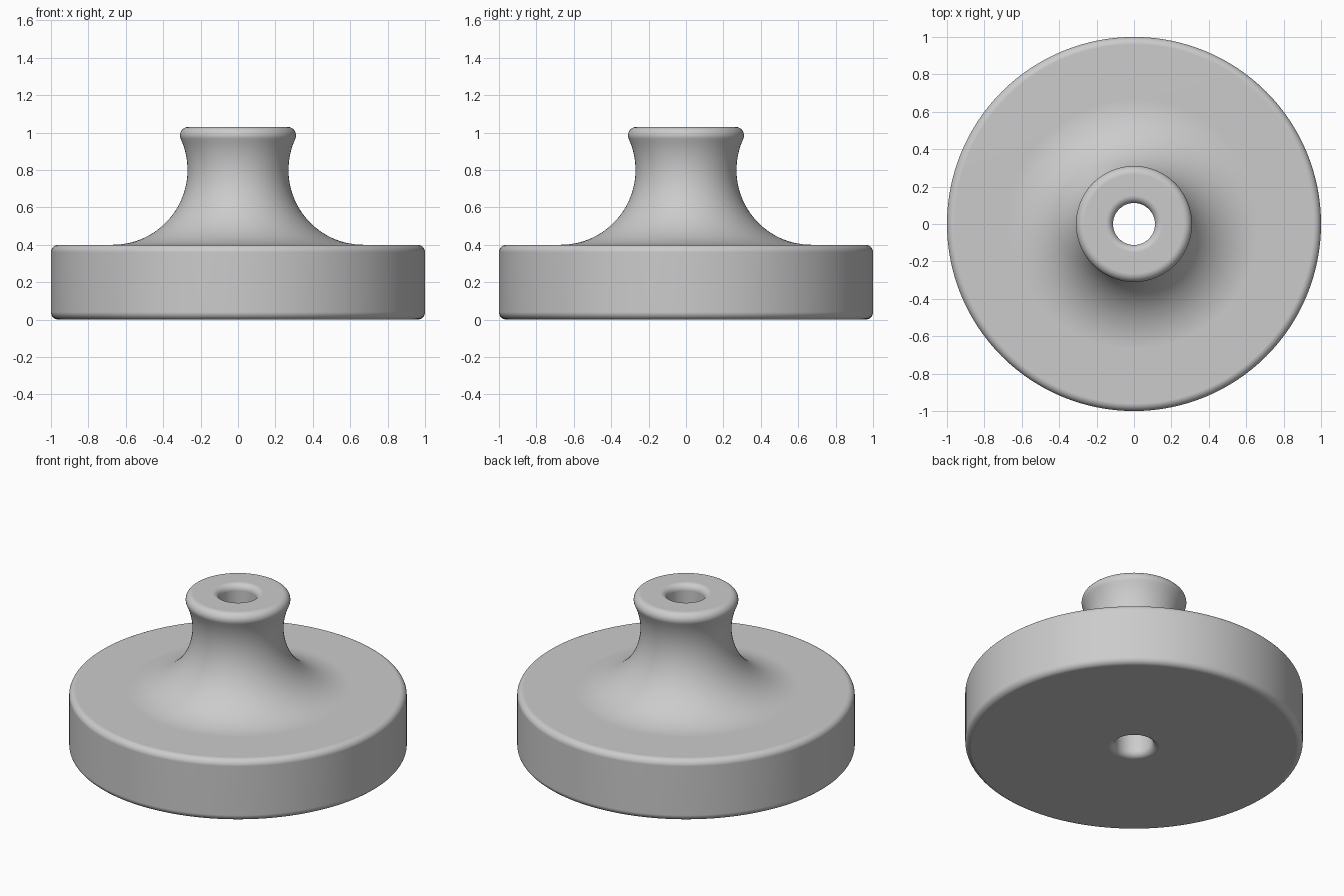
import bpy
import bmesh
from math import cos, sin, radians, degrees, atan2, sqrt, tau

old = bpy.data.objects.get("Cube")
if old:
    bpy.data.objects.remove(old, do_unlink=True)

SIDES = 128
HOLE, BASE, BASE_TOP, TOP = 0.112, 1.0, 0.4, 1.03
EDGE, RIM = 0.04, 0.045          # rounding of the edges and of the neck rim
SWEEP, SWEEP_X = 0.4, 0.67       # concave neck curve
SWEEP_Z = BASE_TOP + SWEEP


def arc(cx, cz, r, start, end, steps=8):
    """Points on an arc in the r-z plane, angles in degrees."""
    angles = [radians(start + (end - start) * i / steps) for i in range(steps + 1)]
    return [(cx + r * cos(a), cz + r * sin(a)) for a in angles]


# Rim rounding sits tangent to the concave neck curve
rim_z = TOP - RIM
rim_x = SWEEP_X - sqrt((SWEEP + RIM) ** 2 - (rim_z - SWEEP_Z) ** 2)
tilt = degrees(atan2(rim_z - SWEEP_Z, SWEEP_X - rim_x))

# Closed profile: bore, underside, outer wall, neck, rim
profile = (
    arc(HOLE + EDGE, EDGE, EDGE, 180, 270)
    + arc(BASE - EDGE, EDGE, EDGE, -90, 0)
    + arc(BASE - EDGE, BASE_TOP - EDGE, EDGE, 0, 90)
    + arc(SWEEP_X, SWEEP_Z, SWEEP, 270, 180 - tilt, 32)
    + arc(rim_x, rim_z, RIM, -tilt, 90, 10)[1:]
    + arc(HOLE + EDGE, TOP - EDGE, EDGE, 90, 180)
)

# Revolve the profile around z
bm = bmesh.new()
rings = []
for i in range(SIDES):
    a = tau * i / SIDES
    rings.append([bm.verts.new((r * cos(a), r * sin(a), z)) for r, z in profile])
n = len(profile)
for i in range(SIDES):
    here, there = rings[i], rings[(i + 1) % SIDES]
    for j in range(n):
        k = (j + 1) % n
        bm.faces.new((here[j], there[j], there[k], here[k]))
bmesh.ops.recalc_face_normals(bm, faces=bm.faces)
mesh = bpy.data.meshes.new("flared_knob")
bm.to_mesh(mesh)
bm.free()

knob = bpy.data.objects.new("flared_knob", mesh)
bpy.context.collection.objects.link(knob)

# Plain grey finish
grey = bpy.data.materials.new("light_grey")
grey.use_nodes = True
color = (0.6, 0.6, 0.6, 1.0)
grey.diffuse_color = color
grey.node_tree.nodes["Principled BSDF"].inputs["Base Color"].default_value = color
mesh.materials.append(grey)

# Smooth shading that follows the rounded edges
bpy.ops.object.select_all(action="DESELECT")
knob.select_set(True)
bpy.context.view_layer.objects.active = knob
bpy.ops.object.shade_smooth_by_angle(angle=radians(30))
weighted = knob.modifiers.new("weighted_normals", "WEIGHTED_NORMAL")
weighted.keep_sharp = True
